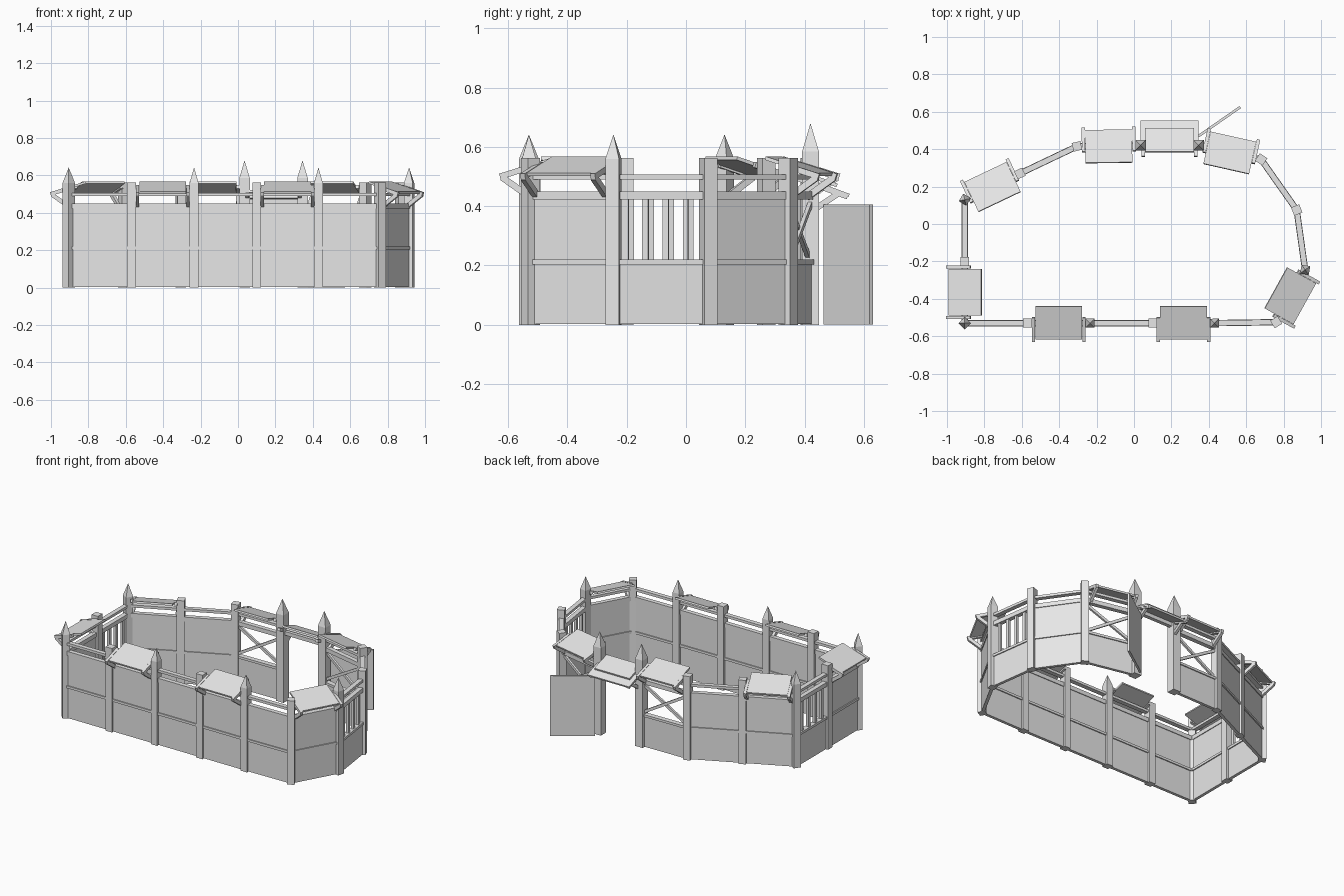
import bpy, bmesh, math
from mathutils import Vector, Matrix

cube = bpy.data.objects.get("Cube")
if cube:
    bpy.data.objects.remove(cube, do_unlink=True)

mat = bpy.data.materials.new("pale_grey")
mat.use_nodes = True
COLOUR = (0.8, 0.8, 0.8, 1)
mat.diffuse_color = COLOUR
mat.node_tree.nodes["Principled BSDF"].inputs["Base Color"].default_value = COLOUR


def finish(name, bm):
    mesh = bpy.data.meshes.new(name)
    bm.to_mesh(mesh)
    bm.free()
    mesh.materials.append(mat)
    obj = bpy.data.objects.new(name, mesh)
    bpy.context.collection.objects.link(obj)
    return obj


def beam(name, p, q, width, height):
    """Box running from p to q, width measured level, height across it."""
    p, q = Vector(p), Vector(q)
    along = (q - p).normalized()
    side = Vector((0, 0, 1)).cross(along).normalized()
    up = along.cross(side)
    frame = Matrix((along, side, up)).transposed().to_4x4()
    frame.translation = (p + q) / 2
    bm = bmesh.new()
    size = Matrix.Diagonal(((q - p).length, width, height, 1))
    bmesh.ops.create_cube(bm, size=1, matrix=frame @ size)
    return finish(name, bm)


def post(name, x, y, angle, width, top, tip=None):
    """Square post, with a pointed cap if tip is given."""
    bm = bmesh.new()
    frame = Matrix.Translation((x, y, top / 2)) @ Matrix.Rotation(angle, 4, 'Z')
    bmesh.ops.create_cube(bm, size=1, matrix=frame @ Matrix.Diagonal((width, width, top, 1)))
    if tip:
        bm.faces.ensure_lookup_table()
        cap = max(bm.faces, key=lambda f: f.calc_center_median().z)
        centre = bmesh.ops.poke(bm, faces=[cap])["verts"][0]
        centre.co.z = tip
    return finish(name, bm)


# Post positions around the loop, anticlockwise from the front corner
# kind: f flat, s spiked, g gate; section to the next post:
# p panel, r roofed panel, b balusters, x roofed cross brace, g gate
LAYOUT = [(-.905, -.53, "s", "p"), (-.57, -.53, "f", "r"), (-.235, -.53, "s", "p"),
          (.1, -.53, "f", "r"), (.43, -.53, "s", "p"), (.76, -.525, "f", "r"),
          (.915, -.245, "s", "b"), (.87, .075, "f", "p"), (.68, .345, "f", "x"),
          (.345, .42, "g", "g"), (.035, .42, "g", "x"), (-.305, .415, "f", "p"),
          (-.61, .27, "f", "r"), (-.905, .13, "s", "b"), (-.905, -.2, "f", "r")]
COUNT = len(LAYOUT)
points = [Vector((x, y, 0)) for x, y, k, s in LAYOUT]


def roof(at):
    """Sloping shelter over a section; at(along, out, z) gives a point."""
    plate = beam("shelter_roof", at(0, -.09, .562), at(0, .085, .507), .25, .012)
    for side in (-.135, .135):
        beam("roof_arm", at(side, -.03, .54), at(side, .098, .5), .018, .02)
        beam("roof_brace", at(side, -.005, .43), at(side, .09, .497), .018, .022)


def gate_roof(at):
    """Broad lower awning with a shorter board over it."""
    beam("gate_awning", at(0, -.0, .484), at(0, .13, .436), .31, .012)
    beam("gate_board", at(0, -.035, .515), at(0, .09, .47), .26, .012)
    for side in (-.14, .14):
        beam("gate_arm", at(side, -.06, .5), at(side, .125, .432), .02, .018)
        beam("gate_brace", at(side, 0, .38), at(side, .09, .44), .018, .02)
    beam("gate_lintel", at(-.155, 0, .46), at(.155, 0, .46), .025, .025)


for i, (x, y, kind, section) in enumerate(LAYOUT):
    start, end = points[i], points[(i + 1) % COUNT]
    before = (start - points[i - 1]).normalized()
    along = (end - start).normalized()
    out = Vector((along.y, -along.x, 0))
    mid = (start + end) / 2
    half = (end - start).length / 2

    def at(a, o, z):
        return mid + along * a + out * o + Vector((0, 0, z))

    # Posts turned halfway between neighbouring sections
    bend = before + along
    angle = math.atan2(bend.y, bend.x)
    if kind == "g":
        post("gate_post", x, y, 0, .056, .585, .68)
    elif kind == "s":
        post("spiked_post", x, y, angle, .047, .56, .642)
    else:
        post("flat_post", x, y, angle, .047, .562)

    if section == "g":
        gate_roof(at)
        continue

    # Rails and lower panel
    beam("top_rail", at(-half, 0, .498), at(half, 0, .498), .03, .017)
    beam("upper_rail", at(-half, 0, .436), at(half, 0, .436), .03, .028)
    beam("middle_rail", at(-half, 0, .212), at(half, 0, .212), .034, .016)
    beam("lower_panel", at(-half, 0, .104), at(half, 0, .104), .02, .204)

    # Upper infill
    if section in "pr":
        beam("upper_panel", at(-half, 0, .32), at(half, 0, .32), .02, .21)
    elif section == "b":
        for n in range(4):
            a = (n - 1.5) * half * .42
            beam("baluster", at(a - .009, 0, .32), at(a + .009, 0, .32), .018, .21)
    else:
        for s in (-1, 1):
            beam("cross_brace", at(-half, .004 * s, .32 - .1 * s),
                 at(half, .004 * s, .32 + .1 * s), .014, .018)
    if section in "rx":
        roof(at)

# Gate door standing open
beam("gate_door", (.345, .47, .203), (.568, .625, .203), .014, .404)
